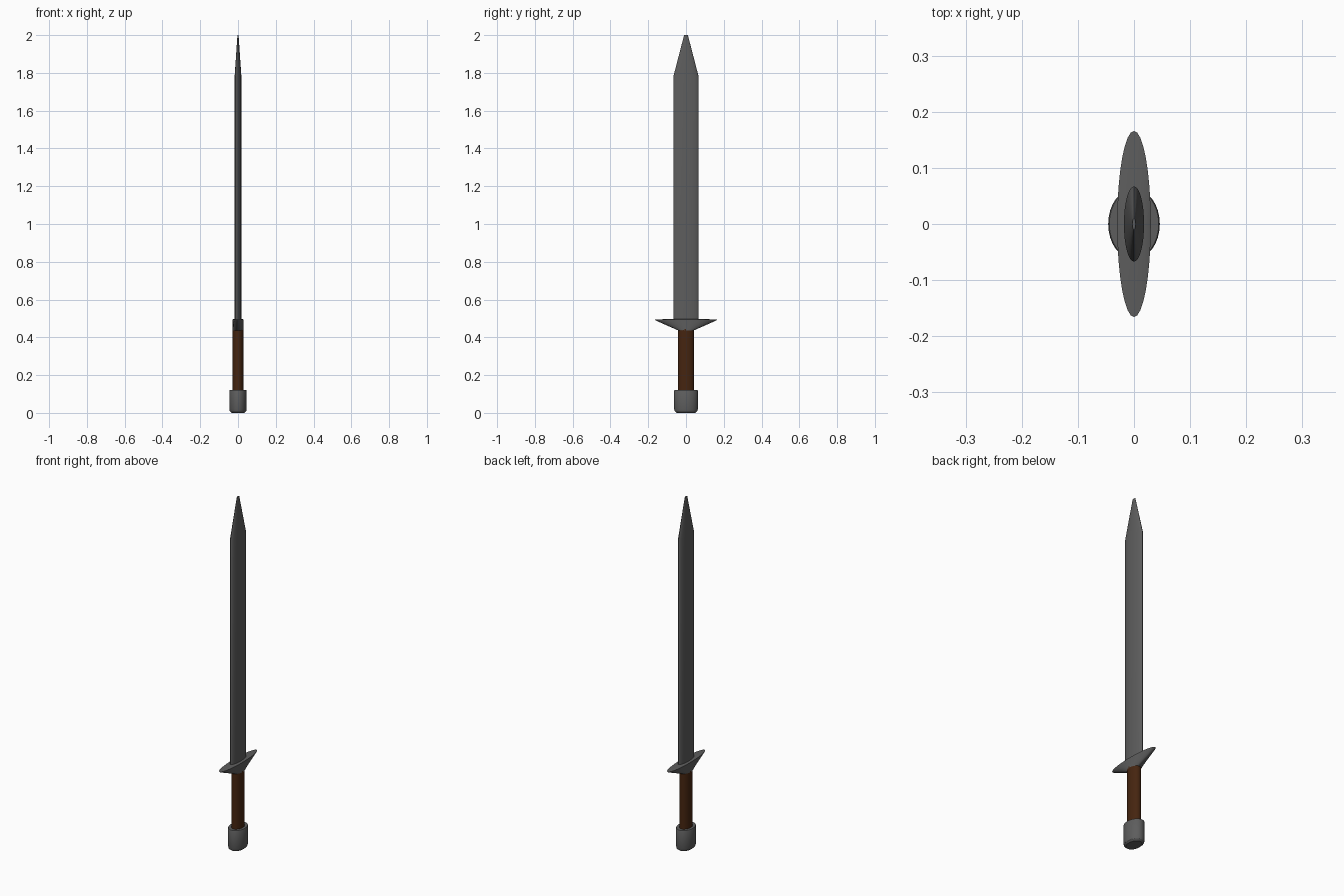
import bpy, bmesh, math

if "Cube" in bpy.data.objects:
    bpy.data.objects.remove(bpy.data.objects["Cube"])

N = 32

def material(name, color):
    m = bpy.data.materials.new(name)
    m.diffuse_color = color
    m.use_nodes = True
    m.node_tree.nodes["Principled BSDF"].inputs["Base Color"].default_value = m.diffuse_color
    return m

def loft(name, rings, mat):
    """Stack ellipses given as (half x, half y, z) into a closed solid."""
    bm = bmesh.new()
    loops = []
    for rx, ry, z in rings:
        loops.append([bm.verts.new((rx * math.cos(2 * math.pi * i / N),
                                    ry * math.sin(2 * math.pi * i / N), z)) for i in range(N)])
    for a, b in zip(loops, loops[1:]):
        for i in range(N):
            j = (i + 1) % N
            bm.faces.new((a[i], a[j], b[j], b[i]))
    bm.faces.new(loops[0][::-1])
    bm.faces.new(loops[-1])
    mesh = bpy.data.meshes.new(name)
    bm.to_mesh(mesh)
    bm.free()
    ob = bpy.data.objects.new(name, mesh)
    bpy.context.collection.objects.link(ob)
    mesh.materials.append(mat)
    bpy.ops.object.select_all(action='DESELECT')
    ob.select_set(True)
    bpy.context.view_layer.objects.active = ob
    bpy.ops.object.shade_smooth_by_angle(angle=math.radians(30))
    return ob

steel = material("steel", (0.11, 0.11, 0.11, 1))
leather = material("leather", (0.06, 0.018, 0.005, 1))

# Pommel with a bevelled bottom
loft("pommel", [(0.034, 0.049, 0), (0.043, 0.059, 0.008), (0.046, 0.063, 0.02),
                (0.046, 0.063, 0.118), (0.044, 0.061, 0.122)], steel)
# Leather grip
loft("grip", [(0.030, 0.043, 0.11), (0.030, 0.043, 0.445)], leather)
# Flared crossguard
loft("crossguard", [(0.030, 0.040, 0.436), (0.030, 0.160, 0.489),
                    (0.030, 0.166, 0.494), (0.022, 0.072, 0.498)], steel)
# Blade, tapering to a narrow tip
loft("blade", [(0.018, 0.067, 0.48), (0.018, 0.067, 1.78), (0.003, 0.010, 2.0)], steel)
